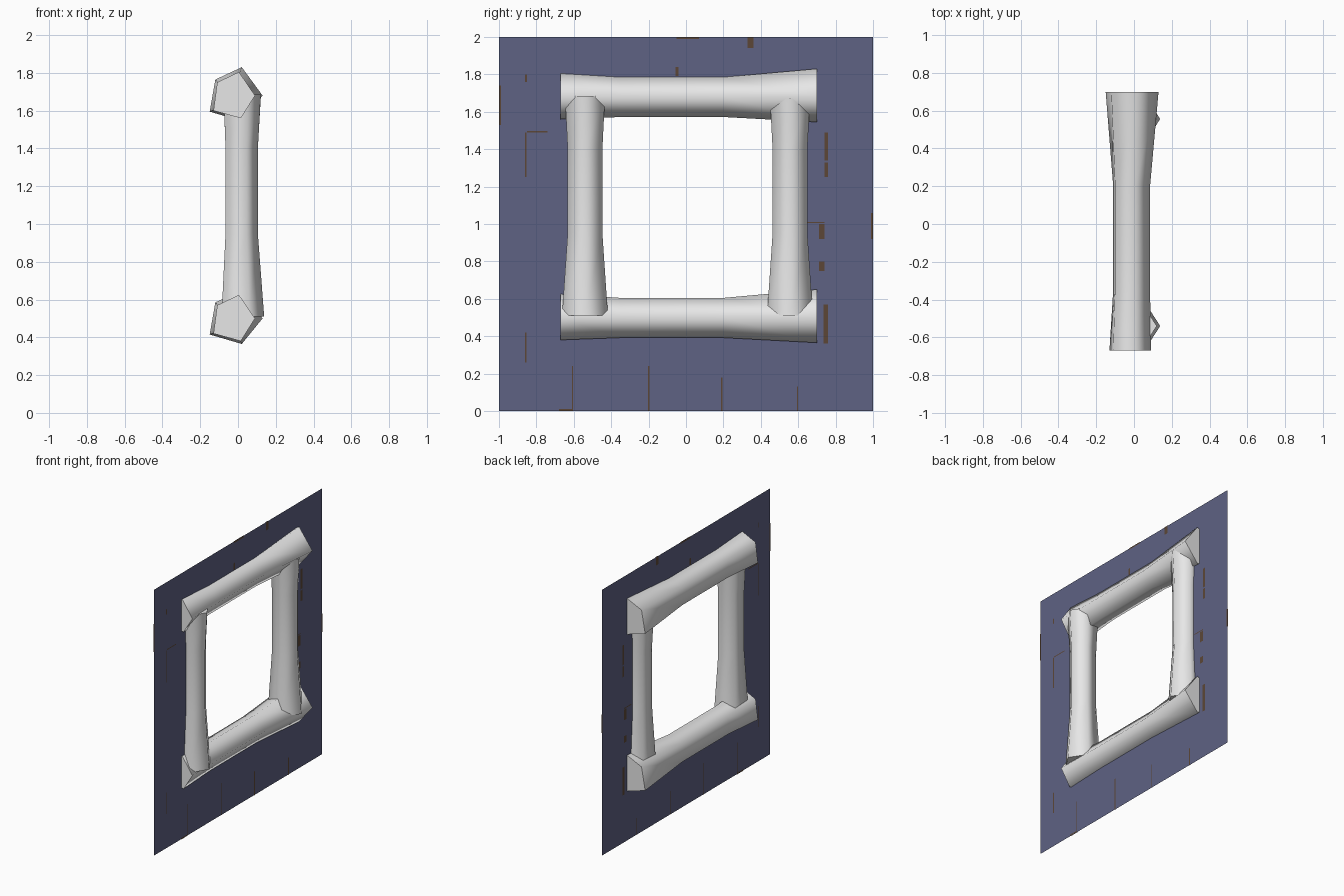
import bpy, bmesh, math

if "Cube" in bpy.data.objects:
    bpy.data.objects.remove(bpy.data.objects["Cube"])


def material(name, rgb):
    m = bpy.data.materials.new(name)
    m.diffuse_color = (*rgb, 1)
    m.use_nodes = True
    m.node_tree.nodes["Principled BSDF"].inputs["Base Color"].default_value = m.diffuse_color
    return m


pale = material("pale_frame", (0.8, 0.8, 0.8))
slate = material("slate_blue_wall", (0.112, 0.122, 0.23))
brown = material("brown_cracks", (0.107, 0.062, 0.037))


def finish(name, bm, mat, smooth=False):
    me = bpy.data.meshes.new(name)
    bm.to_mesh(me)
    bm.free()
    me.materials.append(mat)
    ob = bpy.data.objects.new(name, me)
    bpy.context.collection.objects.link(ob)
    if smooth:
        bpy.ops.object.select_all(action='DESELECT')
        ob.select_set(True)
        bpy.context.view_layer.objects.active = ob
        bpy.ops.object.shade_smooth_by_angle(angle=math.radians(80))
    return ob


def loft(name, rings):
    """Five-sided timber through a list of rings, capped at both ends."""
    bm = bmesh.new()
    loops = [[bm.verts.new(p) for p in r] for r in rings]
    for a, b in zip(loops, loops[1:]):
        n = len(a)
        for i in range(n):
            bm.faces.new((a[i], a[(i + 1) % n], b[(i + 1) % n], b[i]))
    bm.faces.new(loops[0])
    bm.faces.new(loops[-1])
    bmesh.ops.recalc_face_normals(bm, faces=bm.faces)
    return finish(name, bm, pale, True)


# Horizontal beams: (x, z) sections flaring towards the ends
near = [(0.005, 0.125), (0.09, 0.0), (0.015, -0.12), (-0.13, -0.08), (-0.11, 0.07)]
mid = [(0.005, 0.105), (0.085, 0.0), (0.01, -0.108), (-0.11, -0.07), (-0.10, 0.06)]
far = [(0.02, 0.15), (0.13, 0.0), (0.02, -0.135), (-0.15, -0.085), (-0.12, 0.085)]
for name, zc in (("top_beam", 1.68), ("bottom_beam", 0.50)):
    loft(name, [[(x, y, zc + z) for x, z in sec] for y, sec in
                ((-0.67, near), (-0.35, mid), (0.2, mid), (0.7, far))])

# Side posts: (x, y) section with its ridge to +x, wider at the foot
post = [(0.105, 0.0), (0.045, 0.093), (-0.066, 0.058), (-0.066, -0.058), (0.045, -0.093)]
for name, yc, top in (("left_post", -0.54, 1.685), ("right_post", 0.556, 1.67)):
    loft(name, [[(x * s, yc + y * s, z) for x, y in post] for z, s in
                ((0.51, 1.32), (0.95, 1.0), (1.4, 1.0), (top, 1.15))])

# Thin wall sheet with a square opening hidden behind the frame
bm = bmesh.new()
outer = [bm.verts.new((0, y, z)) for y, z in ((-1, 0), (1, 0), (1, 2), (-1, 2))]
inner = [bm.verts.new((0, y, z)) for y, z in
         ((-0.54, 0.52), (0.555, 0.52), (0.555, 1.67), (-0.54, 1.67))]
for i in range(4):
    j = (i + 1) % 4
    bm.faces.new((outer[i], outer[j], inner[j], inner[i]))
finish("wall", bm, slate)

# Small cracks on both sides of the wall: (y0, y1, z0, z1)
cracks = [(-0.05, 0.07, 1.99, 2.0), (0.33, 0.36, 1.94, 2.0), (-0.055, -0.04, 1.79, 1.84),
          (-0.86, -0.85, 1.76, 1.80), (-1.0, -0.99, 1.53, 1.74), (-0.86, -0.852, 1.25, 1.49),
          (-0.85, -0.74, 1.49, 1.497), (0.74, 0.76, 1.25, 1.33), (0.74, 0.76, 1.34, 1.49),
          (0.65, 0.74, 1.005, 1.012), (0.71, 0.74, 0.92, 1.0), (0.71, 0.74, 0.75, 0.80),
          (0.99, 1.0, 0.92, 1.06), (0.735, 0.76, 0.36, 0.57), (-0.61, -0.604, 0.0, 0.24),
          (-0.203, -0.195, 0.0, 0.24), (0.188, 0.196, 0.0, 0.18), (0.593, 0.6, 0.0, 0.13),
          (-0.86, -0.852, 0.26, 0.42), (-0.68, -0.61, 0.0, 0.01)]
bm = bmesh.new()
for y0, y1, z0, z1 in cracks:
    for x in (-0.003, 0.003):
        vs = [bm.verts.new((x, y, z)) for y, z in ((y0, z0), (y1, z0), (y1, z1), (y0, z1))]
        bm.faces.new(vs if x > 0 else vs[::-1])
finish("wall_cracks", bm, brown)
